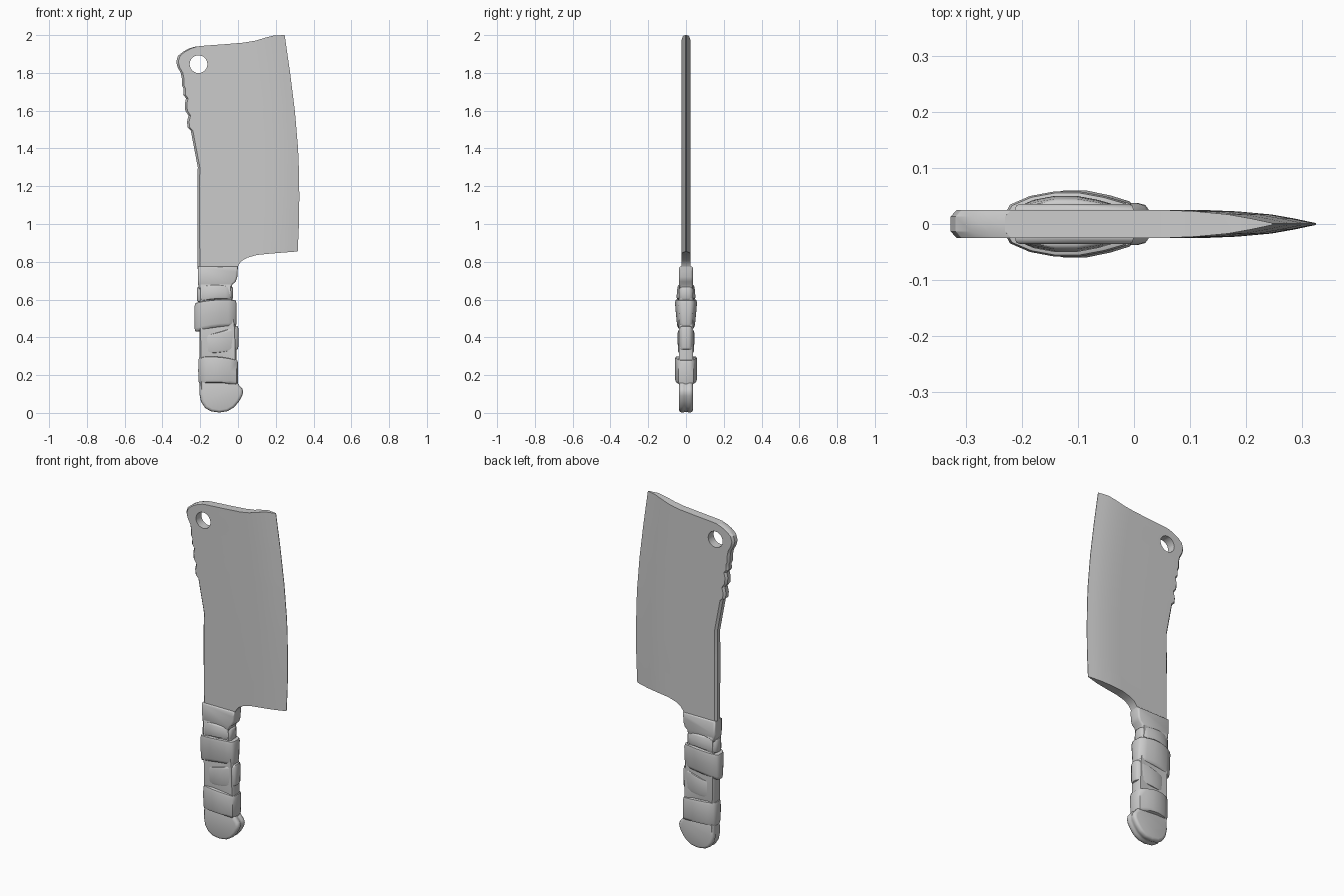
import bpy, bmesh, math

if "Cube" in bpy.data.objects:
    bpy.data.objects.remove(bpy.data.objects["Cube"])


def loft(name, rings, angle=40):
    """Skin a list of equal-length closed rings and cap both ends."""
    bm = bmesh.new()
    loops = [[bm.verts.new(p) for p in ring] for ring in rings]
    n = len(loops[0])
    for a, b in zip(loops, loops[1:]):
        for i in range(n):
            j = (i + 1) % n
            bm.faces.new((a[i], a[j], b[j], b[i]))
    bm.faces.new(loops[0][::-1])
    bm.faces.new(loops[-1])
    bmesh.ops.recalc_face_normals(bm, faces=bm.faces)
    me = bpy.data.meshes.new(name)
    bm.to_mesh(me)
    bm.free()
    ob = bpy.data.objects.new(name, me)
    bpy.context.collection.objects.link(ob)
    if angle:
        smooth(ob, angle)
    return ob


def smooth(ob, angle):
    bpy.ops.object.select_all(action='DESELECT')
    ob.select_set(True)
    bpy.context.view_layer.objects.active = ob
    bpy.ops.object.shade_smooth_by_angle(angle=math.radians(angle))


def slab(name, outline, layers, angle=40):
    """Stack an xz outline along y; layers are (y, inset scale)."""
    cx = (min(p[0] for p in outline) + max(p[0] for p in outline)) / 2
    cz = (min(p[1] for p in outline) + max(p[1] for p in outline)) / 2
    return loft(name, [[(cx + (x - cx) * s, y, cz + (z - cz) * s)
                        for x, z in outline] for y, s in layers], angle)


def cut(ob, tool, op):
    bpy.context.view_layer.objects.active = ob
    m = ob.modifiers.new("cut", 'BOOLEAN')
    m.object, m.operation, m.solver = tool, op, 'EXACT'
    bpy.ops.object.modifier_apply(modifier=m.name)
    bpy.data.objects.remove(tool)


def interp(table, z):
    for (z0, a), (z1, b) in zip(table, table[1:]):
        if z <= z1:
            return a + (b - a) * max(0, (z - z0) / (z1 - z0))
    return table[-1][1]


# Blade: horizontal sections between the notched spine and the curved edge
spine = [(.74, -.213), (1.0, -.214), (1.15, -.215), (1.30, -.213), (1.40, -.232),
         (1.495, -.25), (1.51, -.266), (1.54, -.270), (1.575, -.262),
         (1.60, -.279), (1.635, -.282), (1.665, -.275), (1.685, -.290),
         (1.715, -.288), (1.735, -.297), (1.77, -.297), (1.80, -.303),
         (1.83, -.320), (1.86, -.327), (1.89, -.318), (1.913, -.290),
         (1.930, -.257), (1.938, -.23), (2.05, -.22)]
edge = [(.74, .311), (.85, .315), (.97, .322), (1.1, .325), (1.25, .324),
        (1.4, .318), (1.6, .301), (1.8, .276), (2.05, .240)]
grind = [(.20, .025), (.14, .0225), (.08, .017), (.04, .010), (0, .0015)]
rings = []
for z, xl in spine:
    xe = interp(edge, z)
    half = [(xl, .013), (xl + .011, .025)] + [(xe - d, t) for d, t in grind]
    rings.append([(x, -t, z) for x, t in half] + [(x, t, z) for x, t in half[::-1]])
blade = loft("blade", rings, 0)

# Trim the heel and the top, then drill the hanging hole
trim = [(-.5, .76), (-.006, .76), (.004, .785), (.02, .805), (.05, .822), (.10, .836),
        (.18, .844), (.32, .855), (.5, .86), (.5, 2.0), (.25, 2.0), (.19, 1.998),
        (.14, 1.985), (.09, 1.97), (.03, 1.96), (-.08, 1.951), (-.19, 1.943),
        (-.24, 1.937), (-.5, 1.937)]
cut(blade, slab("trim_cutter", trim, [(-.2, 1), (.2, 1)], 0), 'INTERSECT')
hole = [(-.209 + .047 * math.cos(i * math.tau / 24), 1.846 + .047 * math.sin(i * math.tau / 24))
        for i in range(24)]
cut(blade, slab("hole_cutter", hole, [(-.2, 1), (.2, 1)], 0), 'DIFFERENCE')
smooth(blade, 25)

# Handle core visible between the wraps
core = [(-.200, .10), (-.012, .10), (-.008, .30), (-.012, .45), (-.03, .60),
        (-.035, .70), (-.205, .70), (-.205, .45)]
slab("handle_core", core, [(-.036, .93), (-.026, 1), (.026, 1), (.036, .93)])

# Pommel with a shallow groove round its rim
pommel = [(-.202, .175), (-.204, .10), (-.196, .06), (-.175, .027), (-.145, .009),
          (-.10, .002), (-.055, .009), (-.02, .03), (.005, .06), (.022, .09),
          (.027, .11), (.022, .13), (.005, .148), (-.012, .175)]
rim = [(.037, .84), (.034, .94), (.026, .99), (.014, 1), (.006, .96)]
slab("pommel", pommel, [(-y, s) for y, s in rim] + [(y, s) for y, s in rim[::-1]], 50)

# Collar where the handle meets the blade
collar = [(-.213, .775), (-.213, .70), (-.208, .655), (-.035, .655), (-.030, .68),
          (-.012, .695), (-.004, .72), (-.002, .75), (0, .775)]
slab("collar", collar, [(-.036, .9), (-.033, .97), (-.024, 1),
                        (.024, 1), (.033, .97), (.036, .9)], 50)

# Slanted wraps: x range, (left, right) heights of bottom and top, half thickness
wraps = [(-.210, .000, (.160, .152), (.300, .285), .058, .061),
         (-.197, .002, (.312, .332), (.405, .458), .043, .046),
         (-.230, -.008, (.435, .462), (.588, .602), .047, .061),
         (-.217, -.026, (.592, .605), (.672, .672), .052, .045)]
shape = [(-1, .30), (-.92, .58), (-.6, .84), (-.2, .98), (.2, .98),
         (.6, .84), (.93, .66), (1, .35)]
levels = [(0, .80), (.02, .93), (.12, 1), (.5, 1.01), (.88, 1), (.98, .93), (1, .80)]
for k, (x0, x1, bot, top, t0, t1) in enumerate(wraps):
    rings = []
    for v, s in levels:
        ring = []
        for u, w in shape + [(u, -w) for u, w in shape[::-1]]:
            f = (u + 1) / 2
            lo = bot[0] + (bot[1] - bot[0]) * f
            hi = top[0] + (top[1] - top[0]) * f
            sag = .010 * (u * u - .5) * (1 if k != 1 else -.6)
            shrink = 1 - (1 - s) * .5
            ring.append(((x0 + x1) / 2 + u * (x1 - x0) / 2 * shrink,
                         -w * (t0 + (t1 - t0) * v) * s,
                         lo + (hi - lo) * v - sag))
        rings.append(ring)
    loft("grip_wrap_%d" % (k + 1), rings, 50)
